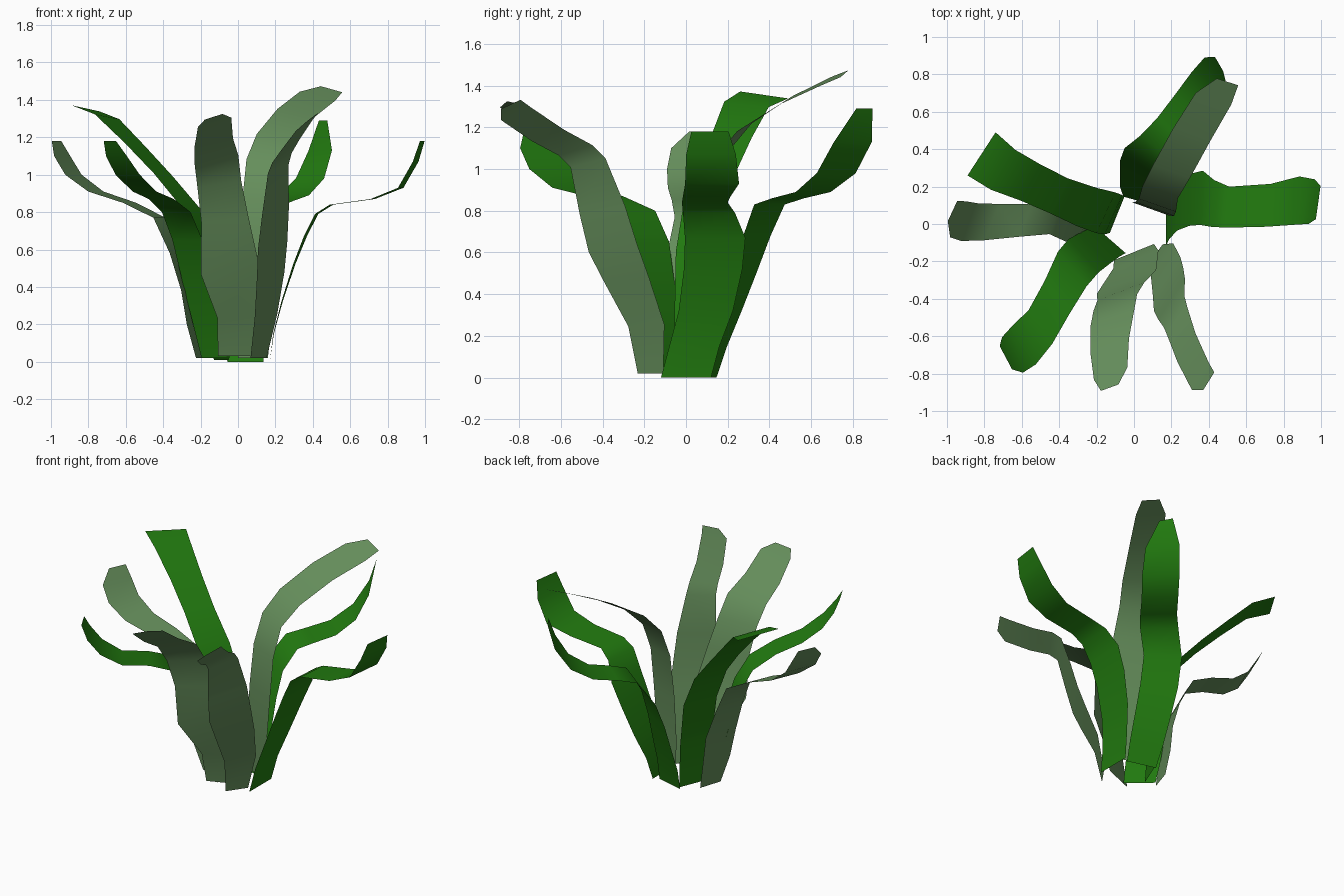
import bpy, bmesh
from math import radians, cos, sin
from mathutils import Vector


def material(name, rgb):
    m = bpy.data.materials.new(name)
    m.diffuse_color = (*rgb, 1)
    return m


green = material("bright_green", (0.016, 0.20, 0.005))
grey = material("grey_green", (0.13, 0.27, 0.105))


def leaf(name, mat, path, widths, a0, a1, tilt=0.0):
    """Sheet swept along a midrib; the cross direction turns from a0 to a1 degrees."""
    bm = bmesh.new()
    rows = []
    for i, (p, w) in enumerate(zip(path, widths)):
        t = i / (len(path) - 1)
        a = radians(a0 + (a1 - a0) * t)
        half = Vector((cos(a), sin(a), tilt * t)) * w / 2
        rows.append([bm.verts.new(Vector(p) + half * s) for s in (-1, 1)])
    for r, q in zip(rows, rows[1:]):
        bm.faces.new((r[0], r[1], q[1], q[0])).smooth = True
    me = bpy.data.meshes.new(name)
    bm.to_mesh(me)
    bm.free()
    me.materials.append(mat)
    ob = bpy.data.objects.new(name, me)
    bpy.context.collection.objects.link(ob)


# bright leaves
leaf("right_leaf", green, [
    (0.17, 0, 0), (0.19, 0.04, 0.15), (0.235, 0.095, 0.32), (0.30, 0.13, 0.52),
    (0.36, 0.14, 0.67), (0.42, 0.11, 0.79), (0.50, 0.09, 0.84), (0.72, 0.1, 0.87),
    (0.87, 0.125, 0.93), (0.95, 0.12, 1.07), (0.985, 0.115, 1.18)],
    [0.24, 0.24, 0.26, 0.28, 0.29, 0.25, 0.22, 0.23, 0.26, 0.24, 0.18], 90, 82)
leaf("back_leaf", green, [
    (0.04, 0.12, 0), (0.03, 0.16, 0.15), (0.03, 0.22, 0.32), (0.03, 0.28, 0.5),
    (0.05, 0.34, 0.68), (0.13, 0.40, 0.83), (0.21, 0.49, 0.86), (0.30, 0.61, 0.89),
    (0.385, 0.72, 0.98), (0.44, 0.80, 1.13), (0.455, 0.855, 1.29)],
    [0.2, 0.22, 0.23, 0.24, 0.24, 0.24, 0.23, 0.23, 0.24, 0.22, 0.09], 165, 120)
leaf("back_left_leaf", green, [
    (-0.09, 0.05, 0.01), (-0.11, 0.05, 0.3), (-0.15, 0.06, 0.6), (-0.25, 0.09, 0.82),
    (-0.40, 0.15, 1.0), (-0.55, 0.22, 1.16), (-0.70, 0.29, 1.31), (-0.815, 0.375, 1.355)],
    [0.21, 0.23, 0.24, 0.23, 0.21, 0.22, 0.25, 0.275], 68, 57, -0.12)
leaf("front_left_leaf", green, [
    (-0.12, -0.09, 0.02), (-0.16, -0.10, 0.2), (-0.21, -0.13, 0.4), (-0.27, -0.17, 0.65),
    (-0.33, -0.24, 0.8), (-0.41, -0.39, 0.87), (-0.50, -0.55, 0.91), (-0.59, -0.65, 1.0),
    (-0.65, -0.70, 1.1), (-0.685, -0.715, 1.18)],
    [0.2, 0.22, 0.23, 0.24, 0.24, 0.22, 0.22, 0.24, 0.22, 0.14], -41, -62)

# grey leaves
leaf("left_leaf", grey, [
    (-0.2, 0.02, 0.02), (-0.24, 0.01, 0.2), (-0.265, 0, 0.38), (-0.33, 0, 0.58),
    (-0.42, 0.03, 0.77), (-0.58, 0.02, 0.85), (-0.76, 0.01, 0.91), (-0.88, 0.01, 1.0),
    (-0.94, 0.025, 1.1), (-0.97, 0.07, 1.18)],
    [0.16, 0.21, 0.23, 0.2, 0.18, 0.19, 0.21, 0.22, 0.21, 0.12], 72, 65)
leaf("tall_back_leaf", grey, [
    (0.08, 0.09, 0.02), (0.09, 0.08, 0.3), (0.11, 0.08, 0.6), (0.125, 0.10, 0.88),
    (0.14, 0.17, 1.07), (0.20, 0.28, 1.2), (0.31, 0.48, 1.33), (0.425, 0.67, 1.42),
    (0.50, 0.76, 1.457)],
    [0.17, 0.21, 0.22, 0.21, 0.2, 0.21, 0.21, 0.2, 0.12], -20, -18, -0.27)
leaf("front_leaf", grey, [
    (0.0, -0.15, 0.03), (0.01, -0.19, 0.24), (-0.04, -0.31, 0.48), (-0.07, -0.36, 0.76),
    (-0.10, -0.42, 0.95), (-0.115, -0.50, 1.08), (-0.13, -0.65, 1.17),
    (-0.125, -0.80, 1.28), (-0.13, -0.875, 1.31)],
    [0.23, 0.26, 0.34, 0.27, 0.25, 0.25, 0.22, 0.19, 0.1], 22, 20, 0.3)
leaf("front_right_leaf", grey, [
    (0.11, -0.17, 0.02), (0.15, -0.19, 0.25), (0.175, -0.285, 0.47), (0.185, -0.35, 0.62),
    (0.20, -0.40, 0.8), (0.215, -0.47, 1.03), (0.235, -0.53, 1.09), (0.28, -0.66, 1.16),
    (0.355, -0.815, 1.265), (0.40, -0.84, 1.31)],
    [0.15, 0.21, 0.26, 0.28, 0.26, 0.2, 0.19, 0.18, 0.17, 0.11], 55, 58, 0.4)
